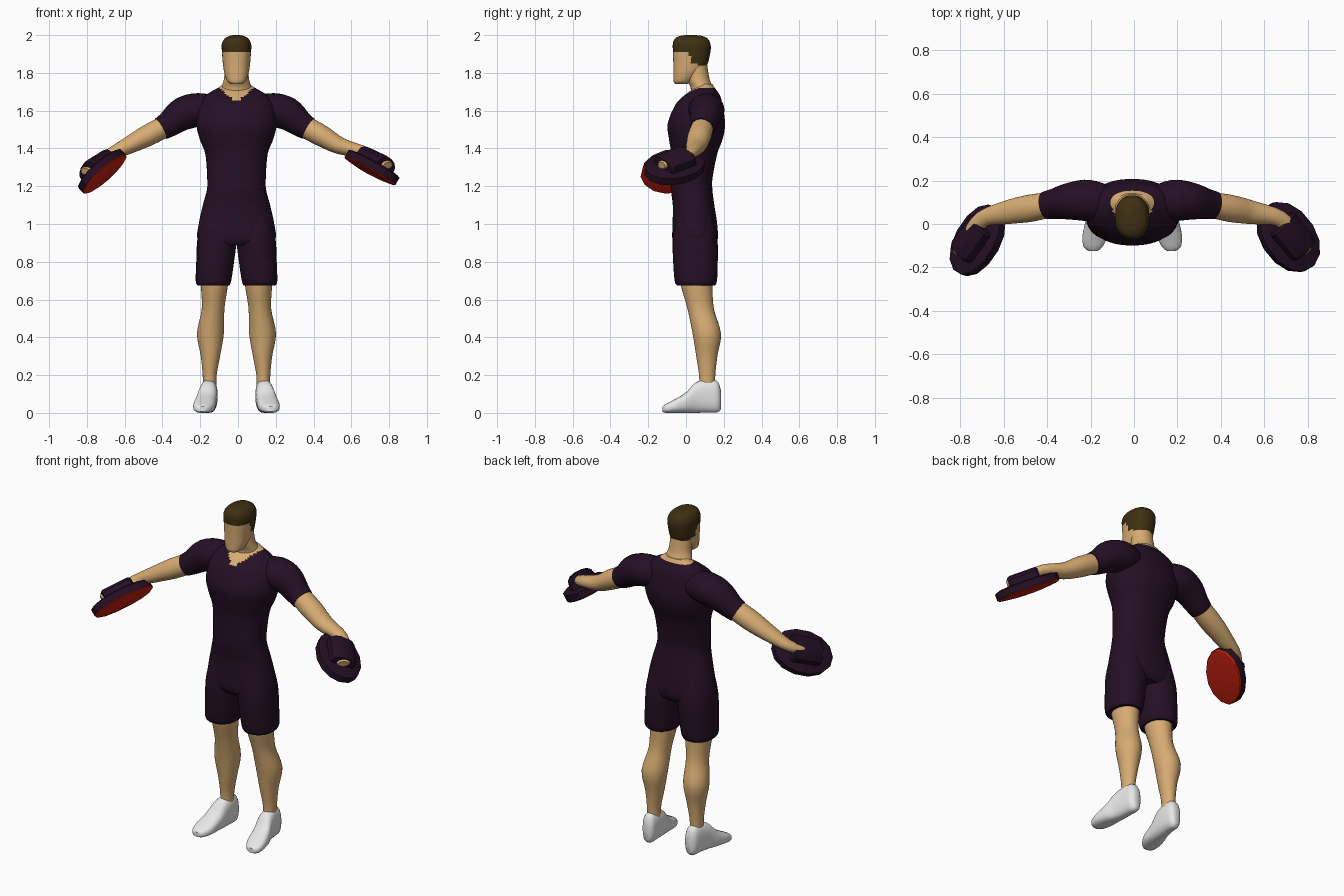
import bpy, bmesh, math
from mathutils import Vector

X, Y, Z = Vector((1, 0, 0)), Vector((0, 1, 0)), Vector((0, 0, 1))
MID = -0.008  # body centre line


def material(name, rgb):
    m = bpy.data.materials.new(name)
    m.diffuse_color = (*rgb, 1)
    return m


SKIN = material("skin", (0.68, 0.41, 0.17))
SUIT = material("dark_plum", (0.018, 0.005, 0.018))
HAIR = material("dark_brown", (0.048, 0.029, 0.006))
SHOE = material("white", (0.8, 0.8, 0.8))
RED = material("red", (0.6, 0.015, 0.006))


def spline(rings, steps):
    """Catmull-Rom interpolation of ring tuples."""
    out = []
    for i in range(len(rings) - 1):
        p = [rings[max(i - 1, 0)], rings[i], rings[i + 1], rings[min(i + 2, len(rings) - 1)]]
        for k in range(steps):
            t = k / steps
            out.append([0.5 * (2 * b + (c - a) * t + (2 * a - 5 * b + 4 * c - d) * t * t
                               + (3 * b - a - 3 * c + d) * t ** 3) for a, b, c, d in zip(*p)])
    out.append(list(rings[-1]))
    return out


def loft(name, rings, mats, axes=None, sides=32, steps=4, power=2.0, rule=None, angle=45):
    """Skin elliptical rings (x, y, z, radius_a, radius_b); axes fixes the ring plane."""
    rs = spline(rings, steps) if steps > 1 else rings
    cs = [Vector(r[:3]) for r in rs]
    bm = bmesh.new()
    loops = []
    for i, r in enumerate(rs):
        if axes:
            a, b = axes
        else:
            t = (cs[min(i + 1, len(cs) - 1)] - cs[max(i - 1, 0)]).normalized()
            a = Z.cross(t).normalized()
            b = t.cross(a)
        ring = []
        for k in range(sides):
            w = 2 * math.pi * k / sides
            c, s = math.cos(w), math.sin(w)
            ca = math.copysign(abs(c) ** (2 / power), c)
            sb = math.copysign(abs(s) ** (2 / power), s)
            ring.append(bm.verts.new(cs[i] + a * (r[3] * ca) + b * (r[4] * sb)))
        loops.append(ring)
    for p, q in zip(loops, loops[1:]):
        for k in range(sides):
            n = (k + 1) % sides
            bm.faces.new((p[k], p[n], q[n], q[k]))
    bm.faces.new(loops[0])
    bm.faces.new(loops[-1])
    bmesh.ops.recalc_face_normals(bm, faces=bm.faces)
    if rule:
        for f in bm.faces:
            f.material_index = rule(f.calc_center_median())
    me = bpy.data.meshes.new(name)
    bm.to_mesh(me)
    bm.free()
    for m in mats:
        me.materials.append(m)
    ob = bpy.data.objects.new(name, me)
    bpy.context.collection.objects.link(ob)
    bpy.ops.object.select_all(action='DESELECT')
    ob.select_set(True)
    bpy.context.view_layer.objects.active = ob
    bpy.ops.object.shade_smooth_by_angle(angle=math.radians(angle))
    return ob


def column(rows):
    """Rows of (z, y, half width, half depth) on the centre line."""
    return [(MID, y, z, rx, ry) for z, y, rx, ry in rows]


# Torso with a V collar
def collar(c):
    if c.y < 0.09:
        return int(c.z > 1.648 + 0.75 * abs(c.x - MID))
    return int(c.z > 1.722)


loft("torso", column([
    (0.885, 0.048, 0.15, 0.10), (0.92, 0.048, 0.206, 0.12), (1.0, 0.047, 0.20, 0.118),
    (1.10, 0.04, 0.178, 0.11), (1.18, 0.03, 0.157, 0.11), (1.24, 0.03, 0.155, 0.11),
    (1.37, 0.043, 0.165, 0.122), (1.45, 0.052, 0.195, 0.142), (1.53, 0.055, 0.212, 0.152),
    (1.63, 0.068, 0.20, 0.125), (1.68, 0.085, 0.165, 0.095), (1.72, 0.098, 0.10, 0.055),
    (1.74, 0.10, 0.07, 0.04)]), [SUIT, SKIN], (X, Y), 64, 5, 2.25, collar)

# Neck
loft("neck", column([
    (1.66, 0.09, 0.08, 0.07), (1.72, 0.085, 0.08, 0.06), (1.77, 0.064, 0.066, 0.06),
    (1.86, 0.055, 0.06, 0.055)]), [SKIN], (X, Y))


# Head with short hair
def hairline(c):
    return int(c.z > 1.91 or (c.y > 0.02 and c.z > 1.86 - 0.35 * (c.y - 0.02)))


loft("head", column([
    (1.742, -0.025, 0.03, 0.034), (1.755, -0.017, 0.048, 0.049), (1.79, 0.0, 0.062, 0.067),
    (1.84, 0.022, 0.071, 0.089), (1.91, 0.03, 0.077, 0.099), (1.95, 0.03, 0.078, 0.10),
    (1.98, 0.028, 0.064, 0.088), (1.995, 0.026, 0.04, 0.06), (2.0, 0.025, 0.015, 0.025)]),
    [SKIN, HAIR], (X, Y), 48, 6, 2.3, hairline)

for s, side in ((-1, "left"), (1, "right")):
    def mirror(rows, k=1.0):
        return [(MID + s * k * r[0], *r[1:]) for r in rows]

    # Shorts leg, bare leg and shoe
    loft(side + "_shorts_leg", mirror([
        (0.10, 0.045, 1.05, 0.08, 0.095), (0.104, 0.048, 0.92, 0.103, 0.118),
        (0.113, 0.05, 0.80, 0.10, 0.118), (0.122, 0.052, 0.70, 0.094, 0.112),
        (0.122, 0.052, 0.675, 0.085, 0.10)]), [SUIT], (X, Y), power=2.2)
    loft(side + "_leg", mirror([
        (0.117, 0.055, 0.74, 0.074, 0.088), (0.117, 0.057, 0.67, 0.071, 0.083),
        (0.124, 0.078, 0.55, 0.060, 0.070), (0.138, 0.11, 0.42, 0.071, 0.075),
        (0.138, 0.11, 0.30, 0.051, 0.056), (0.142, 0.112, 0.20, 0.037, 0.043),
        (0.142, 0.112, 0.12, 0.036, 0.042)]), [SKIN], (X, Y))
    loft(side + "_shoe", mirror([
        (0.14, 0.185, 0.07, 0.02, 0.05), (0.142, 0.165, 0.085, 0.038, 0.083),
        (0.145, 0.11, 0.09, 0.045, 0.088), (0.152, 0.05, 0.08, 0.05, 0.08),
        (0.163, 0.0, 0.054, 0.055, 0.054), (0.172, -0.06, 0.036, 0.057, 0.036),
        (0.18, -0.105, 0.024, 0.043, 0.024), (0.18, -0.124, 0.02, 0.02, 0.014)]),
        [SHOE], (X, Z), power=2.5)

    # Hand pad frame: centre, normal, long axis, short axis
    if s > 0:
        p, n, f, k = Vector((0.71, -0.06, 1.30)), Vector((0.5, 0.08, 0.86)), Vector((0.74, -0.67, 0)), 1.0
    else:
        p, n, f, k = Vector((-0.72, -0.075, 1.28)), Vector((-0.68, 0.2, 0.65)), Vector((-0.8, -0.6, 0)), 1.05
    n.normalize()
    u = (f - n * f.dot(n)).normalized()
    v = n.cross(u)

    # Sleeve, then arm running into the hand
    loft(side + "_sleeve", mirror([
        (0.10, 0.09, 1.60, 0.08, 0.075), (0.19, 0.108, 1.605, 0.095, 0.088),
        (0.27, 0.105, 1.583, 0.086, 0.088), (0.34, 0.093, 1.53, 0.07, 0.07),
        (0.38, 0.085, 1.505, 0.064, 0.062)], k), [SUIT])

    def hand(du, dn, ra, rb):
        return (*(p + u * du + n * dn), ra, rb)

    loft(side + "_arm", mirror([
        (0.33, 0.093, 1.53, 0.055, 0.055), (0.39, 0.083, 1.50, 0.060, 0.058),
        (0.46, 0.07, 1.462, 0.062, 0.056), (0.55, 0.053, 1.413, 0.054, 0.045)], k)
        + [hand(-0.11, 0.055, 0.038, 0.031), hand(0, 0.045, 0.045, 0.03),
           hand(0.08, 0.045, 0.04, 0.026), hand(0.1, 0.045, 0.03, 0.018)], [SKIN])

    # Oval pad with a red underside
    loft(side + "_pad", [(*(p + n * h), 0.18 * q, 0.13 * q) for h, q in
                         ((-0.034, 0.6), (-0.026, 0.96), (-0.02, 1), (0.018, 1), (0.025, 0.9))],
         [SUIT, RED], (u, v), 14, 1, 2.1, lambda c: int((c - p).dot(n) < -0.021), 30)

    # Strap band over the hand
    loft(side + "_strap", [hand(d, 0.035, w, h) for d, w, h in
                           ((-0.085, 0.07, 0.045), (-0.075, 0.08, 0.052),
                            (0.075, 0.078, 0.052), (0.09, 0.068, 0.044))],
         [SUIT], (v, n), 14, 1, 2.4, angle=30)
